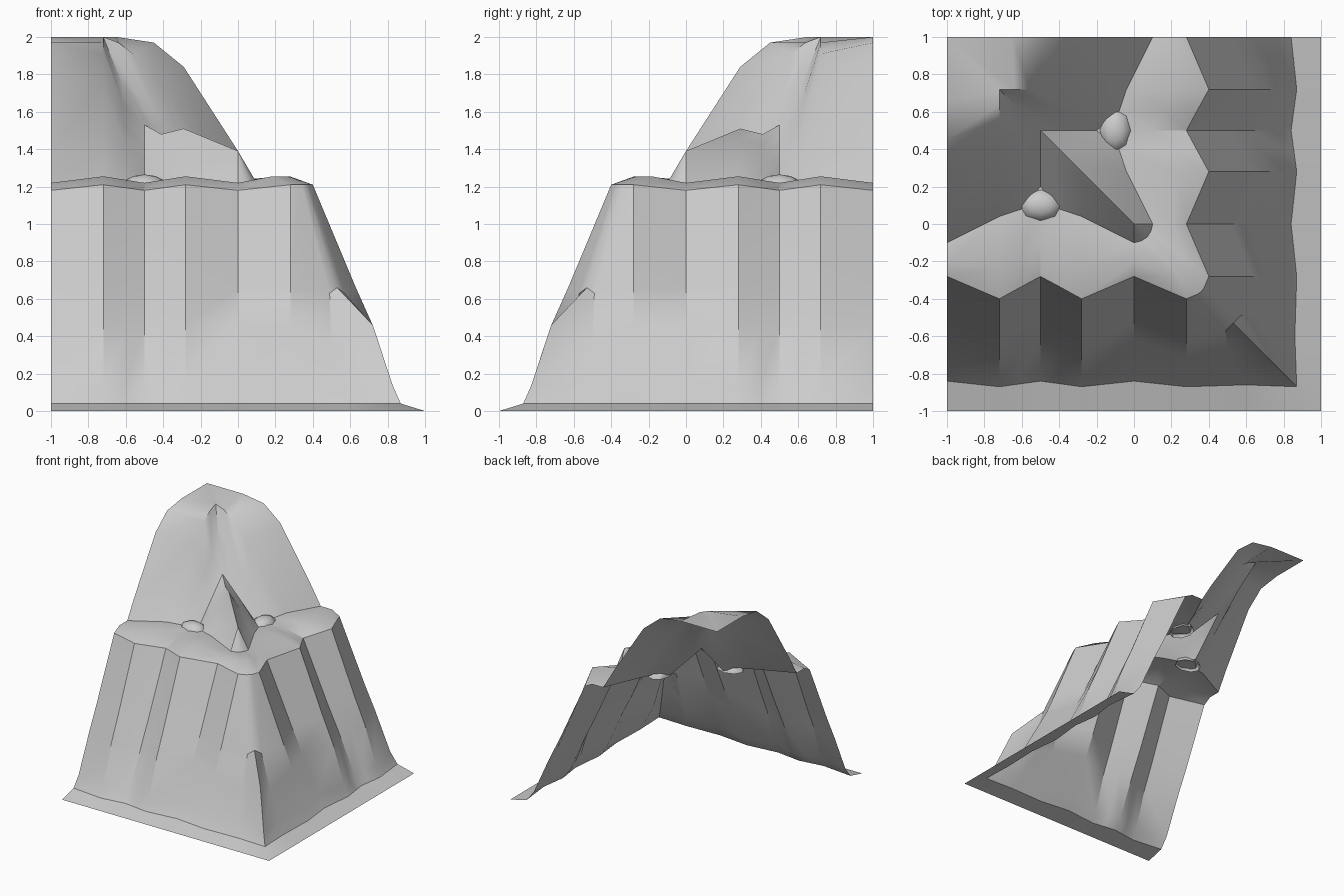
import bpy, bmesh, math
from mathutils import Vector

cube = bpy.data.objects.get("Cube")
if cube:
    bpy.data.objects.remove(cube, do_unlink=True)

# One stone grey for everything
stone = bpy.data.materials.new("stone_grey")
stone.use_nodes = True
colour = (0.6, 0.6, 0.6, 1)
stone.diffuse_color = colour
stone.node_tree.nodes["Principled BSDF"].inputs["Base Color"].default_value = colour


def add_object(name, bm, angle):
    mesh = bpy.data.meshes.new(name)
    bm.to_mesh(mesh)
    bm.free()
    mesh.materials.append(stone)
    obj = bpy.data.objects.new(name, mesh)
    bpy.context.collection.objects.link(obj)
    bpy.ops.object.select_all(action="DESELECT")
    obj.select_set(True)
    bpy.context.view_layer.objects.active = obj
    bpy.ops.object.shade_smooth_by_angle(angle=math.radians(angle))
    return obj


def mirror(p):
    """Reflect across the diagonal from the high corner to the low corner."""
    return Vector((-p.y, -p.x, p.z))


# Lower cliff profile: y on a rib, z, how far a groove is set back
PROFILE = [(-1, 0, 0), (-.87, .04, .03), (-.83, .13, .06),
           (-.72, .46, .1), (-.63, .66, .11), (-.4, 1.21, .12)]
STEPS = [.15, .4, .6, .8, 1]


def lower_wall(x, groove):
    return [Vector((x, y + groove * back, z - .03 * groove * (z > 1)))
            for y, z, back in PROFILE]


def column(wall, inner, end, groove, upper=None):
    """Continue a wall over the ledge and up to its end on the diagonal."""
    ledge = wall[-1].lerp(inner, .4)
    ledge.z = 1.255 - .035 * groove
    if upper is None:
        upper = [inner.lerp(end, t) for t in STEPS]
    return wall + [ledge, inner] + upper


# Two tall columns rise to the plateau
edge_top = [Vector((-1, y, z)) for y, z in
            [(0, 1.39), (.29, 1.84), (.45, 1.97), (.65, 2), (1, 2)]]
shoulder_top = [Vector((-.72, y, z)) for y, z in
                [(.16, 1.39), (.43, 1.76), (.56, 1.91), (.64, 1.97), (.72, 2)]]
columns = [
    column(lower_wall(-1, 1), Vector((-1, -.1, 1.22)), None, 1, edge_top),
    column(lower_wall(-.72, 0), Vector((-.72, .04, 1.23)), None, 0, shoulder_top),
]

# Columns of the groove and the buttress: x, groove, inner y, ridge x, ridge z
for x, groove, inner_y, ridge_x, ridge_z in [
        (-.6, .55, .08, -.62, 1.75), (-.5, 1, .2, -.5, 1.53),
        (-.4, .55, .08, -.41, 1.48), (-.28, 0, .04, -.29, 1.51),
        (0, 1, -.1, 0, 1.39), (.28, 0, -.09, 0, 1.39)]:
    inner = Vector((min(x, .04), inner_y, 1.22))
    end = Vector((ridge_x, -ridge_x, ridge_z))
    columns.append(column(lower_wall(x, groove), inner, end, groove))

# Corner valley and the spur along the diagonal
tip = Vector((0, 0, 1.39))
valley = [Vector(p) for p in [(.6, -1, 0), (.6, -.86, .04), (.55, -.79, .13),
                              (.5, -.66, .34), (.49, -.57, .63), (.34, -.375, 1.21)]]
spur = [Vector((d, -d, z)) for d, z in
        [(1, 0), (.87, .04), (.83, .13), (.72, .46), (.53, .66), (.36, 1.21)]]
columns.append(column(valley, Vector((.055, -.08, 1.22)), tip, 0))
columns.append(column(spur, Vector((.07, -.07, 1.22)), tip, 0))
columns += [[mirror(p) for p in col] for col in reversed(columns[:-1])]

# Skin the columns into one open cliff surface
bm = bmesh.new()
grid = [[bm.verts.new(p) for p in col] for col in columns]
for a, b in zip(grid, grid[1:]):
    for r in range(len(a) - 1):
        bm.faces.new((a[r], b[r], b[r + 1], a[r + 1]))
bmesh.ops.remove_doubles(bm, verts=bm.verts, dist=.0005)
bmesh.ops.dissolve_degenerate(bm, edges=bm.edges, dist=.0005)
add_object("corner_cliff", bm, 32)

# Small boulders at the heads of the two grooves
for name, flip in (("front_boulder", False), ("side_boulder", True)):
    bm = bmesh.new()
    bmesh.ops.create_uvsphere(bm, u_segments=8, v_segments=6, radius=1)
    low = [v for v in bm.verts if v.co.z < -.01]
    bmesh.ops.delete(bm, geom=low, context="VERTS")
    for v in bm.verts:
        p = Vector((-.5 + v.co.x * .12, .1 + v.co.y * .09, 1.2 + v.co.z * .065))
        v.co = mirror(p) if flip else p
    if flip:
        bmesh.ops.reverse_faces(bm, faces=bm.faces)
    add_object(name, bm, 40)
